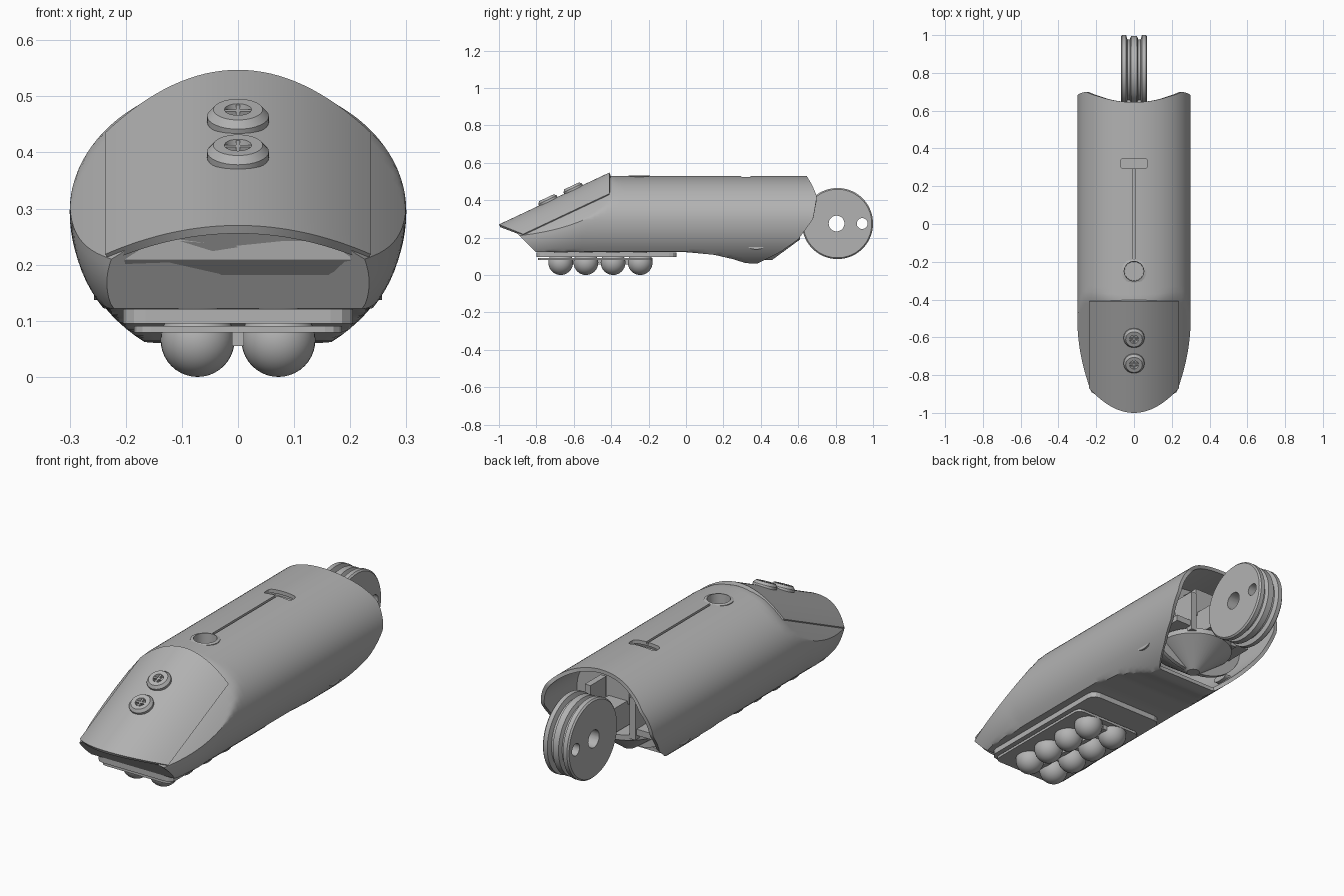
import bpy, bmesh, math
from mathutils import Matrix, Vector

if "Cube" in bpy.data.objects:
    bpy.data.objects.remove(bpy.data.objects["Cube"])

grey = bpy.data.materials.new("plain grey")
grey.use_nodes = True
COLOUR = (0.45, 0.45, 0.45, 1)
grey.diffuse_color = COLOUR
grey.node_tree.nodes["Principled BSDF"].inputs["Base Color"].default_value = COLOUR


def finish(name, bm):
    mesh = bpy.data.meshes.new(name)
    bm.to_mesh(mesh)
    bm.free()
    mesh.materials.append(grey)
    ob = bpy.data.objects.new(name, mesh)
    bpy.context.collection.objects.link(ob)
    return ob


def activate(ob):
    bpy.ops.object.select_all(action='DESELECT')
    ob.select_set(True)
    bpy.context.view_layer.objects.active = ob


def smooth(ob, angle=30):
    activate(ob)
    bpy.ops.object.shade_smooth_by_angle(angle=math.radians(angle))
    return ob


def modify(ob, kind, **settings):
    mod = ob.modifiers.new(kind.lower(), kind)
    for key, value in settings.items():
        setattr(mod, key, value)
    activate(ob)
    bpy.ops.object.modifier_apply(modifier=mod.name)


def box(name, centre, size, bevel=0):
    bm = bmesh.new()
    bmesh.ops.create_cube(bm, size=1, matrix=Matrix.Translation(centre) @ Matrix.Diagonal((*size, 1)))
    if bevel:
        upright = [e for e in bm.edges if abs(e.verts[0].co.z - e.verts[1].co.z) > 0.001]
        bmesh.ops.bevel(bm, geom=upright, offset=bevel, segments=3, affect='EDGES', profile=0.5)
    return finish(name, bm)


def grid(name, rows, closed=False, cap=False):
    bm = bmesh.new()
    vs = [[bm.verts.new(p) for p in row] for row in rows]
    n = len(rows[0])
    for a, b in zip(vs, vs[1:]):
        for j in range(n if closed else n - 1):
            k = (j + 1) % n
            bm.faces.new((a[j], a[k], b[k], b[j]))
    if cap:
        bm.faces.new(vs[0][::-1])
    return finish(name, bm)


def lathe(name, profile, matrix, steps=48):
    """Spin (radius, height) points around the local z axis."""
    bm = bmesh.new()
    vs = [bm.verts.new((r, 0, h)) for r, h in profile]
    edges = [bm.edges.new(pair) for pair in zip(vs, vs[1:])]
    bmesh.ops.spin(bm, geom=vs + edges, cent=(0, 0, 0), axis=(0, 0, 1),
                   angle=math.tau, steps=steps, use_merge=True)
    bmesh.ops.remove_doubles(bm, verts=bm.verts, dist=0.0001)
    bmesh.ops.recalc_face_normals(bm, faces=bm.faces)
    bm.transform(matrix)
    return smooth(finish(name, bm))


def rod(name, centre, radius, length, along_x=False):
    turn = Matrix.Rotation(math.pi / 2, 4, 'Y') if along_x else Matrix()
    h = length / 2
    return lathe(name, [(0, -h), (radius, -h), (radius, h), (0, h)], Matrix.Translation(centre) @ turn)


def cut(ob, cutters):
    for c in cutters:
        c.hide_render = True
        modify(ob, 'BOOLEAN', object=c, operation='DIFFERENCE', solver='EXACT')
        bpy.data.objects.remove(c)
    smooth(ob)


def along(points, v):
    """Piecewise linear lookup."""
    if v <= points[0][0]:
        return points[0][1]
    for (a, p), (b, q) in zip(points, points[1:]):
        if v <= b:
            return p + (q - p) * (v - a) / (b - a)
    return points[-1][1]


# Curves that shape the shell
BACK = [(.06, .38), (.12, .5), (.19, .6), (.3, .68), (.42, .7), (.48, .675), (.53, .645)]
NOSE = [(.12, -.8), (.22, -.9)]
SOLE = [(0, .122), (.15, .108), (.25, .085), (.32, .063), (.4, .06)]


def toe_z(x, y):
    return .27 + .47 * (y + 1) - 2 * x * x


def shell_point(t, a):
    z = .3
    for _ in range(8):
        front = along(NOSE, z)
        y = front + t * (along(BACK, z) - front)
        w = .3 - .06 * (max(0, -.5 - y) / .35) ** 2
        mid = min(.295, toe_z(w, y) - .01)
        x = w * math.sin(a)
        if math.cos(a) > 0:
            z = min(mid + .235 * math.cos(a), toe_z(x, y) - .01)
        else:
            z = max(mid + (mid - .015) * math.cos(a), along(SOLE, y))
    return x, y, z


# Hollow foot shell with an oblique open back
shell = grid("foot_shell", [[shell_point(i / 50, math.tau * j / 96) for j in range(96)]
                            for i in range(51)], closed=True, cap=True)
modify(shell, 'SOLIDIFY', thickness=.018, offset=-1)
cut(shell, [rod("hole_cutter", (0, -.25, .53), .052, .12),
            box("slot_cutter", (0, .32, .53), (.145, .05, .1), .015),
            box("groove_cutter", (0, .04, .53), (.012, .52, .02))])

# Linings of the top hole and slot
lathe("hole_lining", [(.052, 0), (.066, -.004), (.06, -.1), (0, -.1), (0, -.09), (.05, -.09), (.052, 0)],
      Matrix.Translation((0, -.25, .532)))
box("slot_floor", (0, .32, .488), (.18, .08, .015))

# Arched sloping toe plate with a rounded front edge
rows = []
for i in range(13):
    xs = [-.237 + .474 * j / 32 for j in range(33)]
    ys = [(-1 + 2.3 * x * x) * (1 - i / 12) - .41 * i / 12 for x in xs]
    rows.append([(x, y, toe_z(x, y)) for x, y in zip(xs, ys)])
toe = grid("toe_plate", rows)
modify(toe, 'SOLIDIFY', thickness=.016, offset=-1)
smooth(toe)

# Two round fasteners with cross inserts on the toe plate
for n, y in enumerate((-.6, -.735)):
    place = Matrix.Translation((0, y, toe_z(0, y) - .004)) @ Matrix.Rotation(math.atan(.47), 4, 'X')
    lathe("toe_fastener_%d" % n, [(0, 0), (.055, 0), (.055, .012), (.044, .025),
                                  (.024, .025), (.02, .01), (0, .01)], place, 32)
    for size in ((.09, .008, .012), (.008, .09, .012)):
        bar = box("fastener_cross_%d" % n, (0, 0, .017), size)
        bar.data.transform(place)

# Sole plates, spine and two rows of ball feet
box("sole_plate_upper", (0, -.425, .108), (.41, .75, .026), .04)
box("sole_plate_lower", (0, -.485, .085), (.37, .61, .012), .03)
box("sole_spine", (0, -.46, .07), (.022, .5, .03))
for row, y in enumerate((-.67, -.535, -.39, -.245)):
    for side in (-1, 1):
        bm = bmesh.new()
        bmesh.ops.create_uvsphere(bm, u_segments=32, v_segments=20, radius=.066,
                                  matrix=Matrix.Translation((side * .072, y, .066)))
        smooth(finish("ball_foot_%d_%s" % (row, "left" if side > 0 else "right"), bm))

# Side knobs and ankle brackets
for side, label in ((-1, "right"), (1, "left")):
    knob = rod("side_knob_" + label, (0, 0, 0), .042, .05, True)
    knob.data.transform(Matrix.Translation((side * .232, .375, .152)) @ Matrix.Diagonal((1, 1, .36, 1)))
    box("ankle_bracket_" + label, (side * .12, .52, .3), (.03, .12, .2))
    box("bracket_foot_" + label, (side * .17, .5, .235), (.09, .14, .03))

# Heel cup, inner bulkhead and ankle arm
lathe("heel_cup", [(0, .08), (.03, .08), (.18, .19), (.18, .215), (0, .215)],
      Matrix.Translation((0, .43, 0)))
wall = rod("inner_bulkhead", (0, 0, 0), 1, .02)
wall.data.transform(Matrix.Translation((0, .42, .3)) @ Matrix.Diagonal((.285, 1, .215, 1))
                    @ Matrix.Rotation(math.pi / 2, 4, 'X'))
box("ankle_arm", (0, .55, .285), (.1, .3, .12))
box("arm_block", (0, .47, .4), (.12, .1, .14))

# Grooved ankle wheel with two through holes
half = [(0, .07), (.183, .07), (.19, .063), (.19, .042), (.168, .035), (.168, .022), (.186, .015)]
profile = half + [(r, -h) for r, h in reversed(half)]
wheel = lathe("ankle_wheel", profile,
              Matrix.Translation((0, .81, .275)) @ Matrix.Rotation(math.pi / 2, 4, 'Y'), 72)
cut(wheel, [rod("hub_cutter", (0, .805, .275), .042, .3, True),
            rod("pin_cutter", (0, .942, .275), .029, .3, True)])
